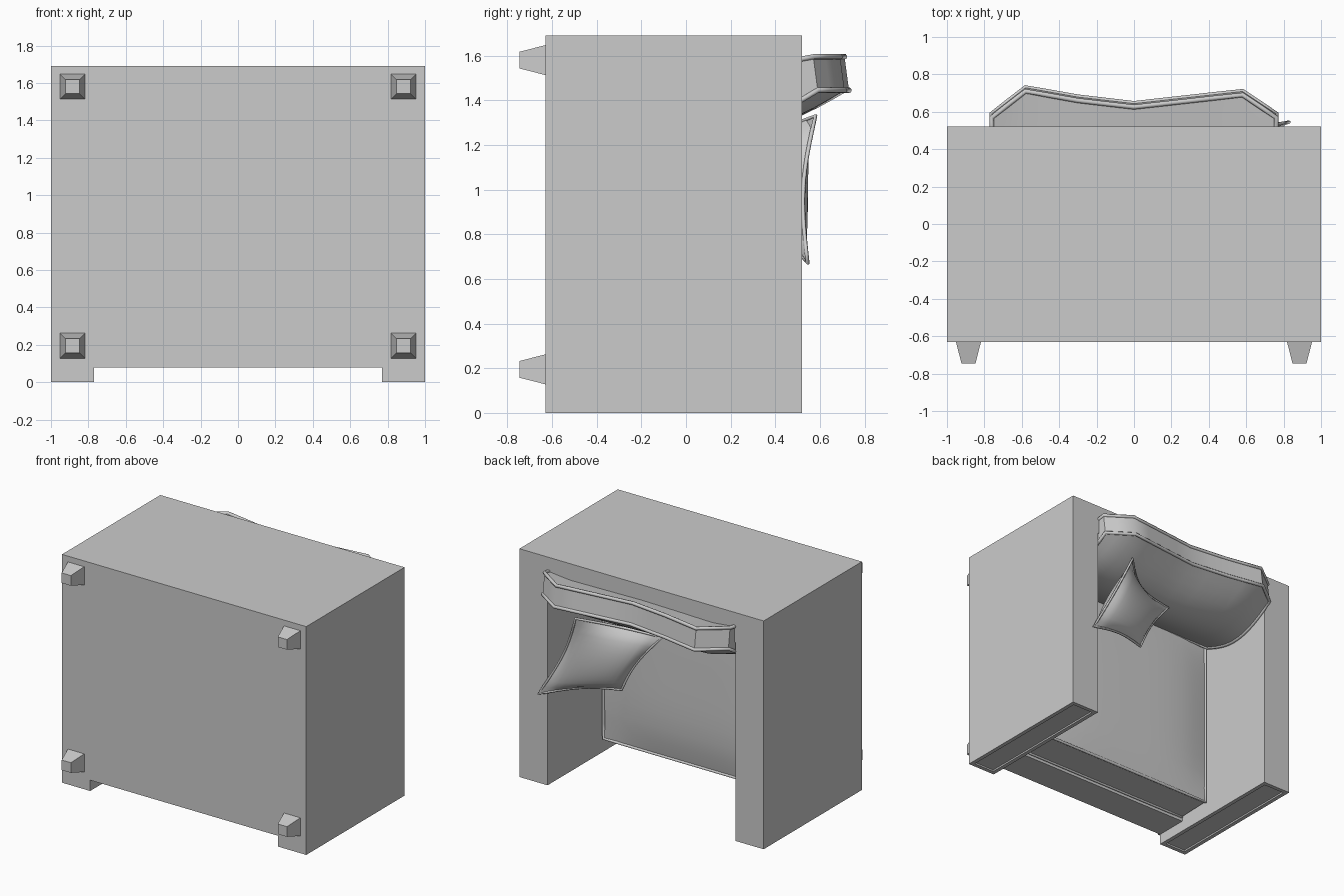
import bpy, bmesh, math
from mathutils import Vector

if "Cube" in bpy.data.objects:
    bpy.data.objects.remove(bpy.data.objects["Cube"])


def finish(bm, name, smooth=None):
    bmesh.ops.recalc_face_normals(bm, faces=bm.faces)
    me = bpy.data.meshes.new(name)
    bm.to_mesh(me)
    bm.free()
    ob = bpy.data.objects.new(name, me)
    bpy.context.collection.objects.link(ob)
    if smooth:
        bpy.ops.object.select_all(action='DESELECT')
        ob.select_set(True)
        bpy.context.view_layer.objects.active = ob
        bpy.ops.object.shade_smooth_by_angle(angle=math.radians(smooth))
    return ob


def box_bm(x0, x1, y0, y1, z0, z1):
    bm = bmesh.new()
    bmesh.ops.create_cube(bm, size=1)
    for v in bm.verts:
        v.co = ((x0 + x1) / 2 + v.co.x * (x1 - x0),
                (y0 + y1) / 2 + v.co.y * (y1 - y0),
                (z0 + z1) / 2 + v.co.z * (z1 - z0))
    return bm


def shell(name, a, b, smooth=40):
    """Closed cushion from two point grids joined round the rim."""
    bm = bmesh.new()
    n, m = len(a), len(a[0])
    grids = [[[bm.verts.new(p) for p in row] for row in g] for g in (a, b)]
    for g in grids:
        for i in range(n - 1):
            for j in range(m - 1):
                bm.faces.new((g[i][j], g[i + 1][j], g[i + 1][j + 1], g[i][j + 1]))
    ring = rim(n, m)
    for (i, j), (k, l) in zip(ring, ring[1:] + ring[:1]):
        bm.faces.new((grids[0][i][j], grids[0][k][l], grids[1][k][l], grids[1][i][j]))
    bmesh.ops.remove_doubles(bm, verts=bm.verts, dist=1e-4)
    return finish(bm, name, smooth)


def rim(n, m):
    return ([(i, 0) for i in range(n - 1)] + [(n - 1, j) for j in range(m - 1)]
            + [(i, m - 1) for i in range(n - 1, 0, -1)] + [(0, j) for j in range(m - 1, 0, -1)])


def piping(name, grid, r=0.011):
    cu = bpy.data.curves.new(name, 'CURVE')
    cu.dimensions = '3D'
    cu.bevel_depth = r
    cu.bevel_resolution = 1
    pts = [grid[i][j] for i, j in rim(len(grid), len(grid[0]))]
    sp = cu.splines.new('POLY')
    sp.points.add(len(pts) - 1)
    for p, q in zip(sp.points, pts):
        p.co = (*q, 1)
    sp.use_cyclic_u = True
    bpy.context.collection.objects.link(bpy.data.objects.new(name, cu))


def lerp_table(table, x):
    for (x0, y0), (x1, y1) in zip(table, table[1:]):
        if x <= x1:
            return y0 + (y1 - y0) * (x - x0) / (x1 - x0)
    return table[-1][1]


# Arms with a shallow recessed front panel, and tapered feet
for s, side in ((-1, "left"), (1, "right")):
    x0, x1 = sorted((s * 0.77, s * 1.0))
    bm = box_bm(x0, x1, -0.63, 0.52, 0, 1.69)
    bm.normal_update()
    end = [f for f in bm.faces if f.normal.z < -0.9]
    bmesh.ops.inset_region(bm, faces=end, thickness=0.03, use_even_offset=True)
    bmesh.ops.inset_region(bm, faces=end, thickness=0.004, depth=-0.01)
    finish(bm, side + "_arm")
    for z, pos in ((0.195, "front"), (1.58, "back")):
        bm = box_bm(s * 0.885 - 0.067, s * 0.885 + 0.067, -0.745, -0.63, z - 0.067, z + 0.067)
        for v in bm.verts:
            if v.co.y < -0.7:
                v.co.x = s * 0.885 + (v.co.x - s * 0.885) * 0.56
                v.co.z = z + (v.co.z - z) * 0.56
        finish(bm, f"{pos}_{side}_foot")

# Back panel and base
finish(box_bm(-0.77, 0.77, -0.63, 0.52, 1.47, 1.69), "back_panel")
finish(box_bm(-0.77, 0.77, -0.63, -0.385, 0.08, 1.47), "seat_base")

# Seat cushion
N = 12
top, bottom = [], []
for i in range(N + 1):
    u = i / N * 2 - 1
    rt, rb = [], []
    for j in range(N + 1):
        v = j / N * 2 - 1
        dome = 0.05 * (1 - u ** 4) * (1 - v ** 4)
        z = 0.785 + v * 0.675
        rt.append(Vector((u * 0.752, -0.11 + dome, z)))
        rb.append(Vector((u * 0.752, -0.37, z - 0.008)))
    top.append(rt)
    bottom.append(rb)
shell("seat_cushion", top, bottom)
piping("seat_piping_top", top)
piping("seat_piping_bottom", bottom)

# Back cushion with a sagging top edge and full belly
OUT = [(-0.76, 0.59), (-0.58, 0.73), (-0.3, 0.68), (0, 0.645), (0.58, 0.71), (0.76, 0.59)]
front, rear = [], []
for x in (-0.76, -0.68, -0.58, -0.44, -0.3, -0.15, 0, 0.15, 0.3, 0.44, 0.58, 0.68, 0.76):
    h = lerp_table(OUT, x)
    rf, rr = [], []
    for j in range(N + 1):
        v = j / N
        y = -0.1 + v * (h + 0.1)
        belly = math.sin(math.pi * v) * (0.11 + 0.05 * (1 - (x / 0.76) ** 2))
        rf.append(Vector((x, y, 1.37 + 0.075 * v - belly)))
        rr.append(Vector((x, y - 0.02 * v, 1.47 + 0.125 * v)))
    front.append(rf)
    rear.append(rr)
shell("back_cushion", front, rear)
piping("back_piping_front", front, 0.013)
piping("back_piping_rear", rear, 0.013)

# Floppy throw pillow leaning on the right arm
A, B = Vector((0.83, 0.545, 0.67)), Vector((0.50, 0.58, 1.33))
C, D = Vector((0.26, 0.38, 0.79)), Vector((-0.04, 0.33, 1.24))
mid = (A + B + C + D) / 4
nrm = (C - A).cross(B - A).normalized()
face, under = [], []
for i in range(N + 1):
    u = i / N
    rf, ru = [], []
    for j in range(N + 1):
        v = j / N
        p = A.lerp(C, u).lerp(B.lerp(D, u), v)
        su, sv = 4 * u * (1 - u), 4 * v * (1 - v)
        pinch = 0.13 * max(su * (1 - sv), sv * (1 - su))
        p = p.lerp(mid, pinch)
        p -= nrm * (0.06 * su * v ** 3 + 0.025 * sv * (1 - u))
        puff = (su * sv) ** 0.6
        rf.append(p + nrm * 0.07 * puff)
        ru.append(p - nrm * 0.14 * puff)
    face.append(rf)
    under.append(ru)
shell("throw_pillow", face, under, 60)
piping("pillow_piping", face, 0.009)
